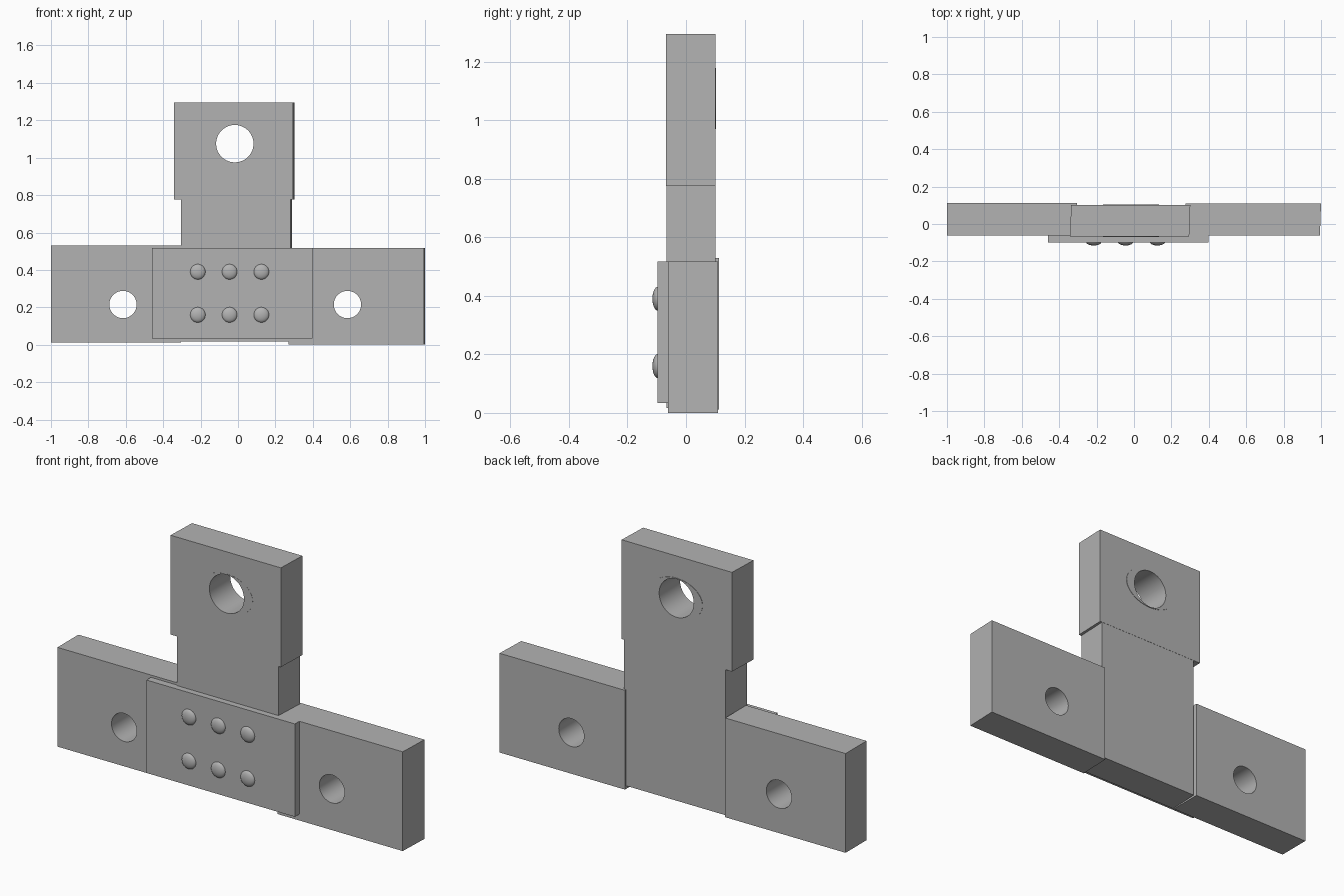
import bpy, bmesh
from math import pi
from mathutils import Matrix, Vector

cube = bpy.data.objects.get("Cube")
if cube:
    bpy.data.objects.remove(cube, do_unlink=True)

GREY = (0.45, 0.45, 0.45, 1)
steel = bpy.data.materials.new("grey_steel")
steel.use_nodes = True
steel.diffuse_color = GREY
steel.node_tree.nodes["Principled BSDF"].inputs["Base Color"].default_value = GREY


def add_object(name, bm):
    mesh = bpy.data.meshes.new(name)
    bm.to_mesh(mesh)
    bm.free()
    mesh.materials.append(steel)
    obj = bpy.data.objects.new(name, mesh)
    bpy.context.collection.objects.link(obj)
    return obj


def block(name, x, y, z, skew=0.0):
    """Box between limits; skew slides its back face sideways."""
    bm = bmesh.new()
    bmesh.ops.create_cube(bm, size=1)
    for v in bm.verts:
        back = v.co.y > 0
        v.co = Vector((x[v.co.x > 0], y[back], z[v.co.z > 0]))
        v.co.x += skew * back
    return add_object(name, bm)


def disc(name, x, z, rx, rz, y):
    """Elliptical cylinder running along y."""
    bm = bmesh.new()
    bmesh.ops.create_cone(bm, cap_ends=True, segments=48, radius1=1, radius2=1, depth=1)
    bmesh.ops.transform(bm, verts=bm.verts, matrix=Matrix.Rotation(pi / 2, 4, 'X'))
    for v in bm.verts:
        v.co = Vector((x + rx * v.co.x, y[v.co.y > 0], z + rz * v.co.z))
    return add_object(name, bm)


def smooth(obj):
    bpy.ops.object.select_all(action='DESELECT')
    obj.select_set(True)
    bpy.context.view_layer.objects.active = obj
    bpy.ops.object.shade_smooth_by_angle(angle=pi / 6)


def drill(obj, x, z, radius):
    cutter = disc(obj.name + "_cutter", x, z, radius, radius, (-0.5, 0.5))
    cutter.hide_render = True
    mod = obj.modifiers.new("hole", 'BOOLEAN')
    mod.operation = 'DIFFERENCE'
    mod.solver = 'EXACT'
    mod.object = cutter
    bpy.context.view_layer.objects.active = obj
    bpy.ops.object.modifier_apply(modifier=mod.name)
    bpy.data.objects.remove(cutter, do_unlink=True)
    smooth(obj)


# Horizontal arms with bolt holes
right_arm = block("right_arm", (-1, -0.305), (-0.061, 0.112), (0.012, 0.53))
left_arm = block("left_arm", (0.27, 0.994), (-0.061, 0.11), (0, 0.518), 0.006)
drill(right_arm, -0.615, 0.215, 0.073)
drill(left_arm, 0.585, 0.215, 0.073)

# Upright and wider head with a large hole
block("upright", (-0.305, 0.28), (-0.066, 0.1), (0.016, 0.776), 0.008)
head = block("head", (-0.342, 0.295), (-0.068, 0.101), (0.776, 1.294), 0.006)
drill(head, -0.017, 1.075, 0.1)

# Thin oval washers around the head hole
for name, y in (("front_washer", (-0.069, -0.066)), ("back_washer", (0.099, 0.103))):
    washer = disc(name, -0.017, 1.075, 0.15, 0.104, y)
    drill(washer, -0.017, 1.075, 0.1)

# Front cover plate with two rows of rivets
block("cover_plate", (-0.46, 0.397), (-0.098, -0.06), (0.033, 0.518))
for row, z in enumerate((0.16, 0.39)):
    for col, x in enumerate((-0.215, -0.045, 0.125)):
        bm = bmesh.new()
        bmesh.ops.create_uvsphere(bm, u_segments=32, v_segments=16, radius=0.041)
        for v in bm.verts:
            v.co = Vector((x, -0.096, z)) + v.co * Vector((1, 0, 1)) + Vector((0, v.co.y * 0.46, 0))
        smooth(add_object(f"rivet_{row}_{col}", bm))
